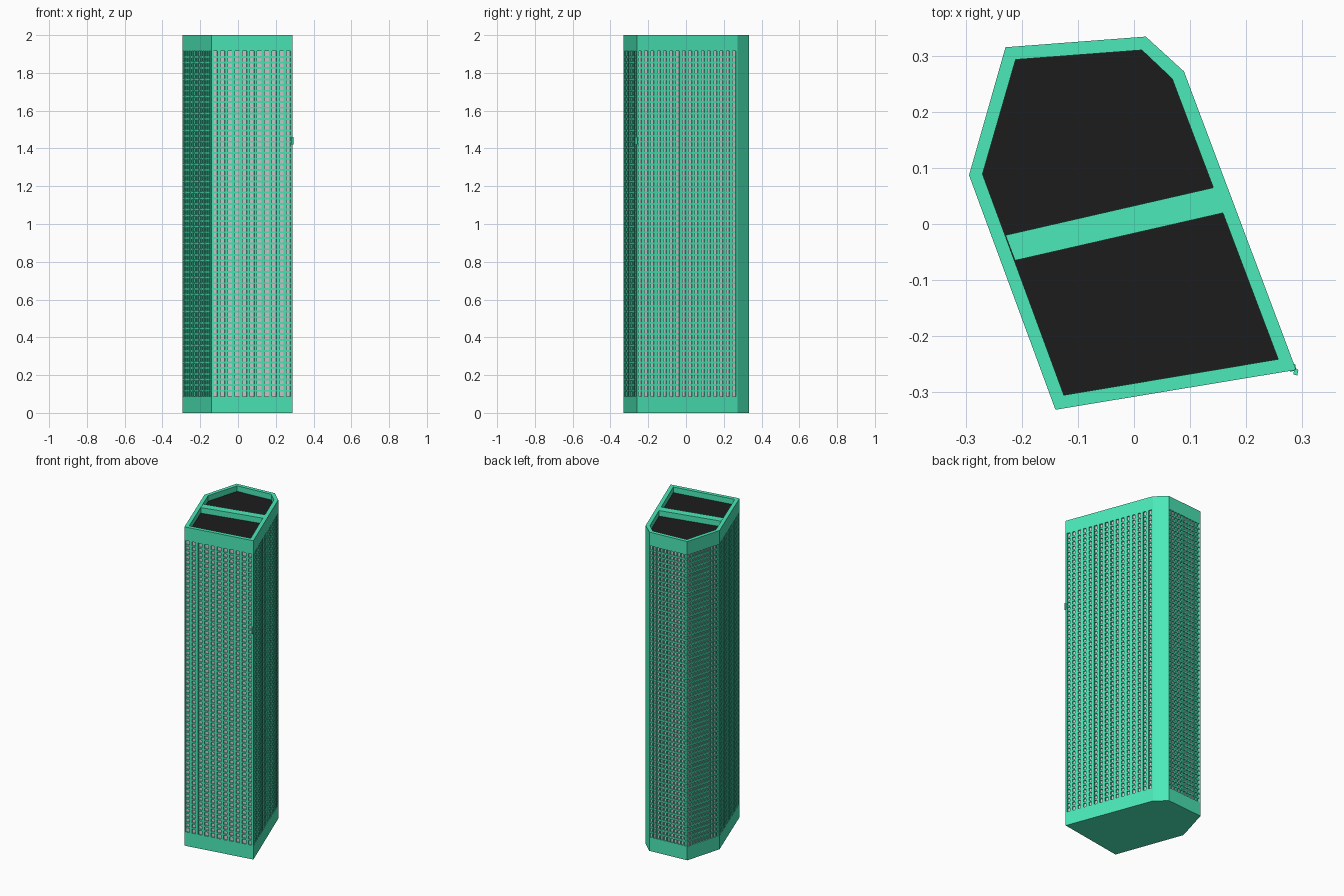
import bpy, bmesh
from mathutils import Vector

if "Cube" in bpy.data.objects:
    bpy.data.objects.remove(bpy.data.objects["Cube"])

PLAN = [(-.14, -.331), (.289, -.26), (.089, .272), (.021, .334), (-.229, .315), (-.294, .087)]
INNER = [(-.125, -.305), (.257, -.241), (.068, .259), (.014, .31), (-.211, .293), (-.27, .089)]
Z0, Z1, DEPTH = .087, 1.915, .008


def material(name, rgb):
    m = bpy.data.materials.new(name)
    m.diffuse_color = (*rgb, 1)
    m.use_nodes = True
    m.node_tree.nodes["Principled BSDF"].inputs["Base Color"].default_value = m.diffuse_color
    return m


green = material("green", (.07, .82, .48))
black = material("black", (.012, .012, .012))


def finish(name, bm, mat=None):
    bmesh.ops.recalc_face_normals(bm, faces=bm.faces)
    me = bpy.data.meshes.new(name)
    bm.to_mesh(me)
    bm.free()
    if mat:
        me.materials.append(mat)
    bpy.context.collection.objects.link(bpy.data.objects.new(name, me))


def prism(bm, pts, z0, z1):
    lo = [bm.verts.new((x, y, z0)) for x, y in pts]
    hi = [bm.verts.new((x, y, z1)) for x, y in pts]
    bm.faces.new(lo[::-1])
    bm.faces.new(hi)
    for i in range(len(pts)):
        j = (i + 1) % len(pts)
        bm.faces.new((lo[i], lo[j], hi[j], hi[i]))


def inset(pts, d):
    # offset a counter-clockwise outline inward by d
    out, n = [], len(pts)
    for i in range(n):
        p, q, r = (Vector(pts[k % n]) for k in (i - 1, i, i + 1))
        a, b = (q - p).normalized(), (r - q).normalized()
        na, nb = Vector((-a.y, a.x)), Vector((-b.y, b.x))
        out.append(tuple(q + (na + nb) * d / (1 + na.dot(nb))))
    return out


def ring(bm, outer, inner, z0, z1):
    n = len(outer)
    for i in range(n):
        j = (i + 1) % n
        prism(bm, [outer[i], outer[j], inner[j], inner[i]], z0, z1)


# grey glazed core
bm = bmesh.new()
prism(bm, inset(PLAN, DEPTH), Z0, Z1)
finish("glass_core", bm)

# solid base and crown
bm = bmesh.new()
prism(bm, PLAN, 0, Z0)
finish("base_band", bm, green)
bm = bmesh.new()
prism(bm, PLAN, Z1, 1.96)
finish("crown_band", bm, green)

# roof parapet with cross wall
bm = bmesh.new()
ring(bm, PLAN, INNER, 1.96, 2)
prism(bm, [(-.212, -.065), (.160, .020), (.142, .065), (-.229, -.02)], 1.96, 2)
finish("parapet", bm, green)
bm = bmesh.new()
prism(bm, INNER, 1.955, 1.965)
finish("roof_deck", bm, black)

# floor ledges
bm = bmesh.new()
FLOORS = 61
pitch = (Z1 - Z0) / FLOORS
for k in range(1, FLOORS):
    z = Z0 + k * pitch
    ring(bm, inset(PLAN, .001), inset(PLAN, DEPTH + .003), z - .005, z + .005)
finish("floor_ledges", bm, green)

# vertical mullions: (face, bays, mullion share of bay)
bm = bmesh.new()
for face, bays, share in [(0, 11, .4), (1, 16, .5), (3, 11, .3), (4, 11, .3), (5, 16, .4)]:
    a, b = Vector(PLAN[face]), Vector(PLAN[(face + 1) % 6])
    t = (b - a) / bays
    nrm = Vector((-t.y, t.x)).normalized() * (DEPTH + .003)
    for i in range(bays + 1):
        p = a + t * max(0, i - share / 2)
        q = a + t * min(bays, i + share / 2)
        prism(bm, [p, q, q + nrm, p + nrm], Z0, Z1)
finish("mullions", bm, green)

# plain chamfered corner
bm = bmesh.new()
ins = inset(PLAN, DEPTH + .003)
prism(bm, [PLAN[2], PLAN[3], ins[3], ins[2]], Z0, Z1)
finish("plain_corner", bm, green)

# small projecting window tab on the sharp corner
bm = bmesh.new()
prism(bm, [(.284, -.268), (.291, -.27), (.293, -.26), (.286, -.256)], 1.42, 1.46)
finish("corner_tab", bm, green)
